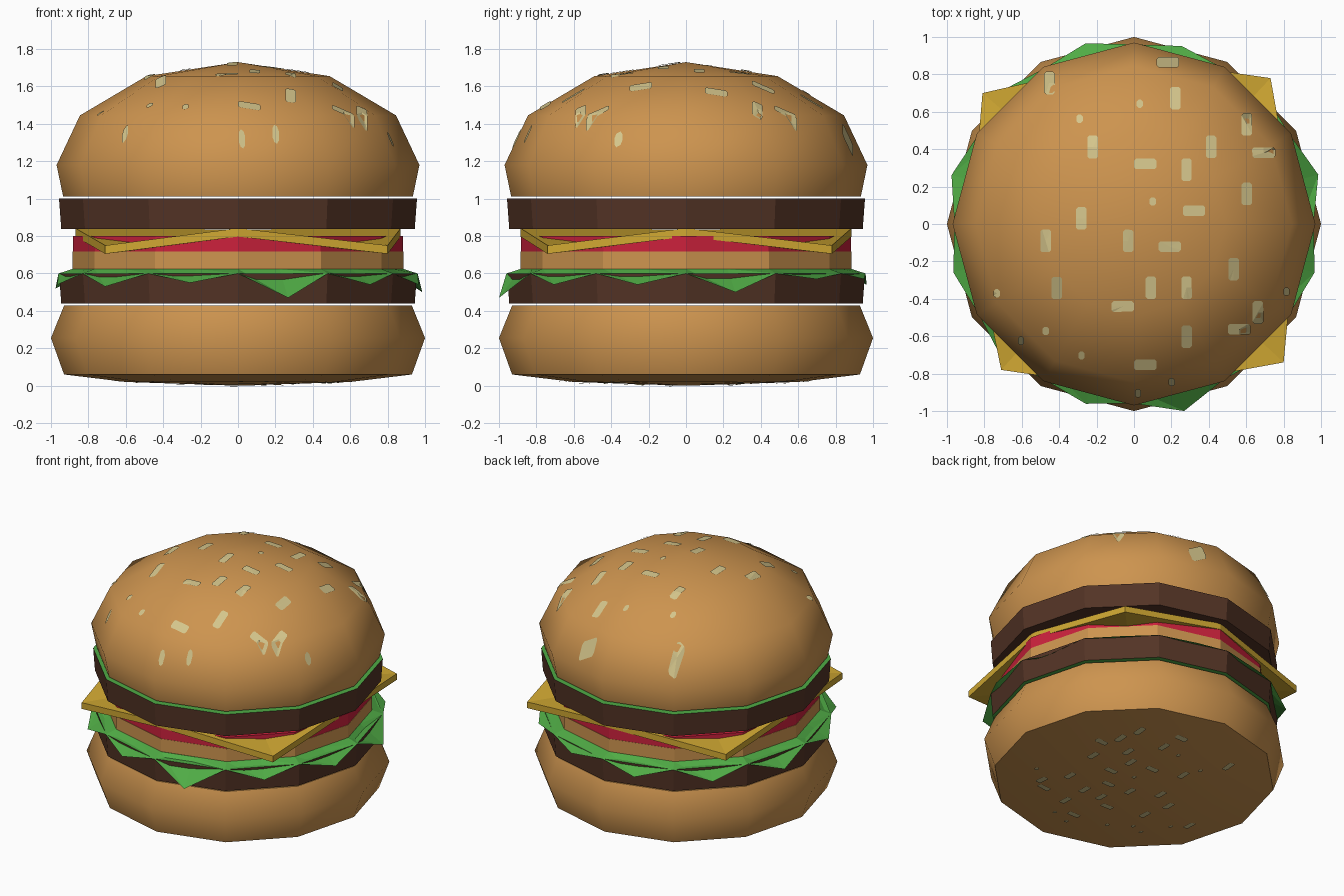
import bpy, bmesh, math
from mathutils import Vector
from mathutils.bvhtree import BVHTree

if "Cube" in bpy.data.objects:
    bpy.data.objects.remove(bpy.data.objects["Cube"])


def material(name, rgb):
    m = bpy.data.materials.new(name)
    m.diffuse_color = (*rgb, 1)
    m.use_nodes = True
    m.node_tree.nodes["Principled BSDF"].inputs["Base Color"].default_value = m.diffuse_color
    return m


BUN = material("toasted bun", (0.61, 0.296, 0.078))
PATTY = material("brown meat", (0.088, 0.034, 0.019))
GREEN = material("lettuce green", (0.08, 0.41, 0.06))
CHEESE = material("cheese yellow", (0.63, 0.39, 0.032))
RED = material("tomato red", (0.60, 0.015, 0.045))
SEED = material("sesame cream", (0.66, 0.56, 0.26))


def finish(name, bm, mats, smooth=None):
    bmesh.ops.recalc_face_normals(bm, faces=bm.faces)
    me = bpy.data.meshes.new(name)
    bm.to_mesh(me)
    bm.free()
    for m in mats:
        me.materials.append(m)
    ob = bpy.data.objects.new(name, me)
    bpy.context.collection.objects.link(ob)
    if smooth:
        bpy.context.view_layer.objects.active = ob
        ob.select_set(True)
        bpy.ops.object.shade_smooth_by_angle(angle=math.radians(smooth))
        ob.select_set(False)
    return ob


def ring_point(r, deg, z):
    a = math.radians(deg)
    return (r * math.cos(a), r * math.sin(a), z)


def lathe(name, profile, mats, smooth=None, cap_mats=(0, 0)):
    """Twelve-sided turned part; radius 0 at an end makes a pole, else a flat cap."""
    bm = bmesh.new()
    rings = []
    for r, z in profile:
        count = 12 if r > 0 else 1
        rings.append([bm.verts.new(ring_point(r, 30 * i, z)) for i in range(count)])
    for a, b in zip(rings, rings[1:]):
        for i in range(12):
            vs = [a[i % len(a)], a[(i + 1) % len(a)], b[(i + 1) % len(b)], b[i % len(b)]]
            bm.faces.new(list(dict.fromkeys(vs)))
    for ring, mi in zip((rings[0], rings[-1]), cap_mats):
        if len(ring) > 1:
            bm.faces.new(ring).material_index = mi
    return finish(name, bm, mats, smooth)


# Buns
bottom_bun = lathe("bottom_bun", [(0, 0), (0.6, 0.02), (0.93, 0.06), (1.0, 0.255), (0.93, 0.428)],
                   [BUN], 50)
top_bun = lathe("top_bun", [(0.935, 1.012), (0.97, 1.18), (0.845, 1.445), (0.49, 1.655), (0, 1.73)],
                [BUN], 50)

# Patties, with a leaf showing on the outer faces
lathe("lower_patty", [(0.945, 0.44), (0.957, 0.60)], [PATTY, GREEN], cap_mats=(1, 1))
lathe("upper_patty", [(0.945, 0.838), (0.957, 1.0)], [PATTY, GREEN], cap_mats=(0, 1))

# Middle bun slice and tomato
lathe("middle_bun", [(0.885, 0.625), (0.885, 0.718)], [BUN])
lathe("tomato_slice", [(0.883, 0.718), (0.883, 0.80)], [RED])

# Lettuce: flat leaf whose edge droops between the patty corners
droop = [0.50, 0.57, 0.57, 0.54, 0.53, 0.52, 0.54, 0.53, 0.55, 0.47, 0.54, 0.54]
bm = bmesh.new()
inner, outer = [], []
for i in range(24):
    tip = i % 2
    inner.append(bm.verts.new(ring_point(0.885 if not tip else 0.855, 15 * i, 0.624)))
    z = droop[i // 2] if tip else 0.60
    outer.append(bm.verts.new(ring_point(0.965 + (0.61 - z) * 0.5 if tip else 0.96, 15 * i, z)))
for i in range(24):
    j = (i + 1) % 24
    bm.faces.new([inner[i], outer[i], outer[j]])
    bm.faces.new([inner[i], outer[j], inner[j]])
bm.faces.new(inner)
finish("lettuce", bm, [GREEN])

# Cheese: slightly turned square, corners bent down
corners = [(0.73, 0.78), (-0.81, 0.70), (-0.71, -0.78), (0.80, -0.74)]
middles = [(0, 0.885), (-0.87, 0), (0, -0.885), (0.87, 0)]
edge = []
for c, m in zip(corners, middles):
    edge += [(*c, 0.705), (*m, 0.797)]
bm = bmesh.new()
layers = []
for lift in (0, 0.045):
    hub = bm.verts.new((0, 0, 0.79 + lift))
    rim = [bm.verts.new((x, y, z + lift)) for x, y, z in edge]
    for i in range(8):
        bm.faces.new([hub, rim[i], rim[(i + 1) % 8]])
    layers.append(rim)
for i in range(8):
    j = (i + 1) % 8
    bm.faces.new([layers[0][i], layers[0][j], layers[1][j], layers[1][i]])
finish("cheese_slice", bm, [CHEESE])

# Sesame seeds: thin plates laid on the bun surface
upright = [(.22, .67), (.41, .41), (-.22, .41), (.28, .29), (.6, .53), (.6, .16), (-.28, .03),
           (-.47, -.09), (-.03, -.09), (.09, -.34), (.28, -.34), (-.41, -.34), (.28, -.6),
           (.53, -.24), (-.45, .75), (-.86, -.27), (.66, -.47), (.54, .72)]
lying = [(.06, .32), (.69, .38), (.32, .07), (.19, -.12), (-.06, -.44), (.06, -.75),
         (.56, -.56), (.18, .86)]
tiny = [(.03, .64), (.1, .12), (-.28, -.7), (-.47, -.57), (-.73, -.37), (-.29, .56),
        (-.6, -.62), (.81, -.36), (.02, -.9), (.2, -.84)]


def seeds(name, bun, scale, start_z, direction):
    src = bmesh.new()
    src.from_mesh(bun.data)
    tree = BVHTree.FromBMesh(src)
    bm = bmesh.new()
    for spots, hx, hy in ((upright, .028, .06), (lying, .06, .028), (tiny, .017, .022)):
        k = 0.01
        shape = [(hx, hy - k), (hx - k, hy), (0, hy), (k - hx, hy), (-hx, hy - k), (-hx, 0),
                 (-hx, k - hy), (k - hx, -hy), (0, -hy), (hx - k, -hy), (hx, k - hy), (hx, 0)]
        for cx, cy in spots:
            pts = []
            for dx, dy in [(0, 0)] + shape:
                p = Vector(((cx + dx) * scale, (cy + dy) * scale, start_z))
                loc, nor, _, _ = tree.ray_cast(p, Vector((0, 0, direction)))
                if loc is None:
                    break
                if nor.z * direction > 0:
                    nor = -nor
                pts.append(loc + nor * 0.006)
            if len(pts) < 13:
                continue
            vs = [bm.verts.new(p) for p in pts]
            for i in range(1, 13):
                tri = [vs[0], vs[i], vs[i % 12 + 1]]
                bm.faces.new(tri if direction < 0 else tri[::-1])
    src.free()
    me = bpy.data.meshes.new(name)
    bm.to_mesh(me)
    bm.free()
    me.materials.append(SEED)
    bpy.context.collection.objects.link(bpy.data.objects.new(name, me))


seeds("top_seeds", top_bun, 1.0, 3, -1)
seeds("underside_seeds", bottom_bun, 0.75, -1, 1)
